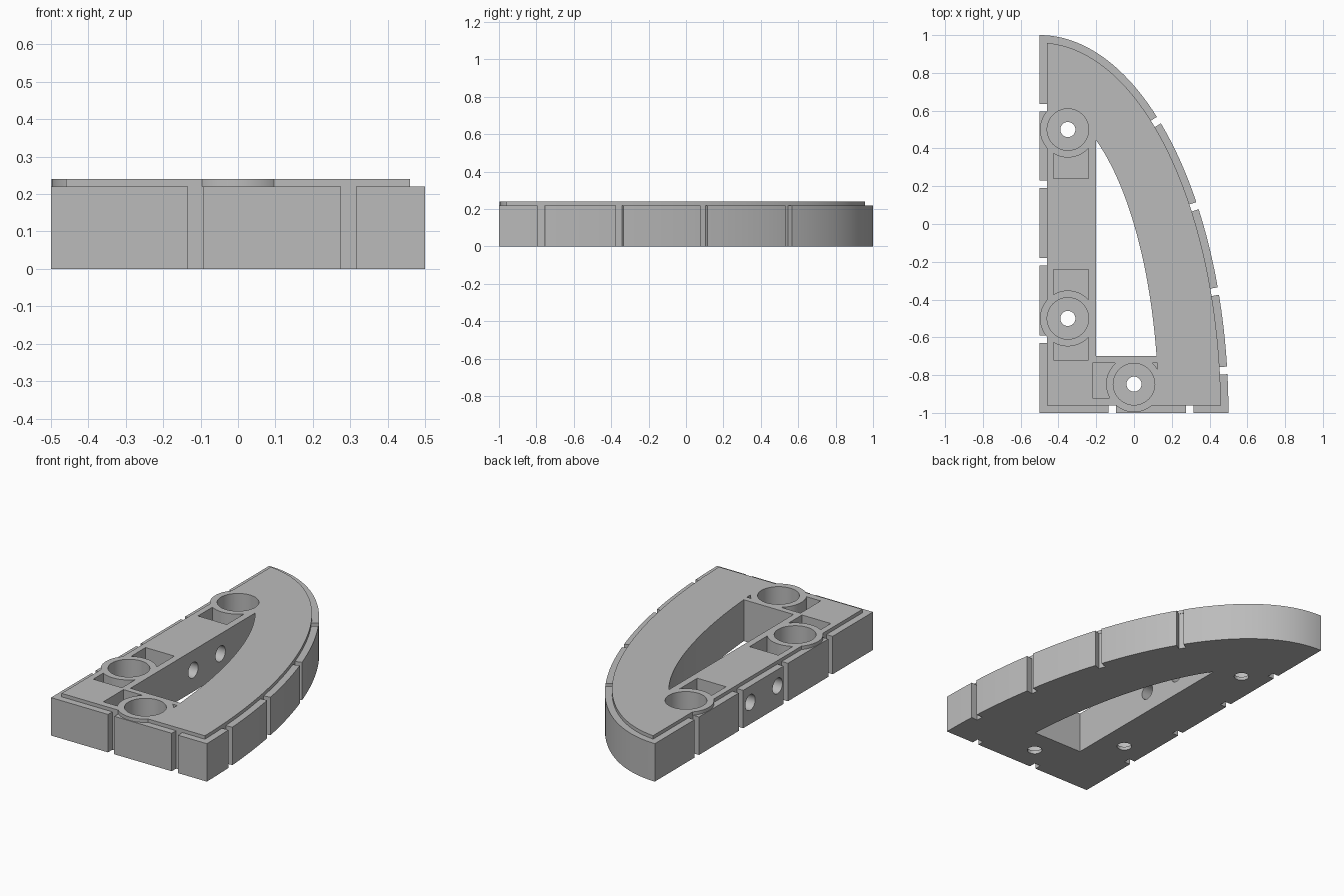
import bpy, bmesh, math
from mathutils import Matrix, Vector

cube = bpy.data.objects.get("Cube")
if cube:
    bpy.data.objects.remove(cube, do_unlink=True)

TOP, STEP, RIM = 0.24, 0.22, 0.04

grey = bpy.data.materials.new("plain grey")
grey.use_nodes = True
COLOUR = (0.5, 0.5, 0.5, 1)
grey.diffuse_color = COLOUR
grey.node_tree.nodes["Principled BSDF"].inputs["Base Color"].default_value = COLOUR


def prism(name, outline, z0, z1, matrix=Matrix()):
    """Upright solid from a flat outline."""
    bm = bmesh.new()
    face = bm.faces.new([bm.verts.new((x, y, z0)) for x, y in outline])
    new = bmesh.ops.extrude_face_region(bm, geom=[face])["geom"]
    bmesh.ops.translate(bm, vec=(0, 0, z1 - z0),
                        verts=[v for v in new if isinstance(v, bmesh.types.BMVert)])
    bmesh.ops.recalc_face_normals(bm, faces=bm.faces)
    mesh = bpy.data.meshes.new(name)
    bm.to_mesh(mesh)
    bm.free()
    mesh.transform(matrix)
    mesh.materials.append(grey)
    obj = bpy.data.objects.new(name, mesh)
    bpy.context.collection.objects.link(obj)
    return obj


def quarter(inset, a, b, n=64):
    """Quarter ellipse about the square corner, trimmed along its two straight sides."""
    t0, t1 = math.asin(inset / b), math.acos(inset / a)
    arc = [t0 + (t1 - t0) * i / n for i in range(n + 1)]
    return [(inset - 0.5, inset - 1)] + [
        (a * math.cos(t) - 0.5, b * math.sin(t) - 1) for t in arc]


def circle(x, y, r, n=48):
    return [(x + r * math.cos(math.tau * i / n), y + r * math.sin(math.tau * i / n))
            for i in range(n)]


def rect(x0, x1, y0, y1):
    return [(x0, y0), (x1, y0), (x1, y1), (x0, y1)]


def combine(target, tool, operation):
    mod = target.modifiers.new(operation.lower(), "BOOLEAN")
    mod.operation, mod.solver, mod.object = operation, "EXACT", tool
    bpy.context.view_layer.objects.active = target
    bpy.ops.object.modifier_apply(modifier=mod.name)
    bpy.data.objects.remove(tool, do_unlink=True)


def cut(tool):
    combine(frame, tool, "DIFFERENCE")


# Frame with a stepped top and a curved central opening
frame = prism("curved_frame", quarter(0, 1, 2), 0, STEP)
combine(frame, prism("raised_top", quarter(RIM, 1 - RIM, 2 - RIM), 0.1, TOP), "UNION")
cut(prism("opening", quarter(0.3, 0.63, 1.64), -0.1, 0.4))

# Pockets beside the sockets
for box in [(-0.425, -0.24, 0.24, 0.45), (-0.425, -0.24, -0.45, -0.24),
            (-0.425, -0.24, -0.72, -0.55), (-0.22, -0.1, -0.92, -0.735),
            (0.08, 0.125, -0.8, -0.735)]:
    cut(prism("pocket", rect(*box), 0.1, 0.4))

# Round sockets: collar, deep bore and small hole through the floor
for x, y in [(-0.35, 0.5), (-0.35, -0.5), (0, -0.848)]:
    combine(frame, prism("collar", circle(x, y, 0.148), 0.05, TOP), "UNION")
    cut(prism("bore", circle(x, y, 0.11), 0.02, 0.4))
    cut(prism("floor_hole", circle(x, y, 0.04, 32), -0.1, 0.1))

# Grooves around the outside: position and outward direction
grooves = [((-0.5, y), (-1, 0)) for y in (0.615, 0.21, -0.2, -0.61)]
grooves += [((x, -1), (0, -1)) for x in (-0.114, 0.295)]
for y in (0.55, 0.097, -0.355, -0.775):
    x = math.sqrt(1 - ((y + 1) / 2) ** 2) - 0.5
    grooves.append(((x, y), (x + 0.5, (y + 1) / 4)))
for (x, y), (dx, dy) in grooves:
    turn = Matrix.Translation((x, y, 0)) @ Matrix.Rotation(math.atan2(dy, dx), 4, "Z")
    cut(prism("groove", rect(-RIM, 0.05, -0.02, 0.02), -0.1, STEP, turn))

# Two sideways holes through the straight wall
for y in (0.125, -0.125):
    sideways = Matrix.Translation((-0.35, y, 0.125)) @ Matrix.Rotation(math.pi / 2, 4, "Y")
    cut(prism("side_hole", circle(0, 0, 0.045, 32), -0.2, 0.2, sideways))

bpy.ops.object.select_all(action="DESELECT")
frame.select_set(True)
bpy.context.view_layer.objects.active = frame
bpy.ops.object.shade_smooth_by_angle(angle=math.radians(30))
